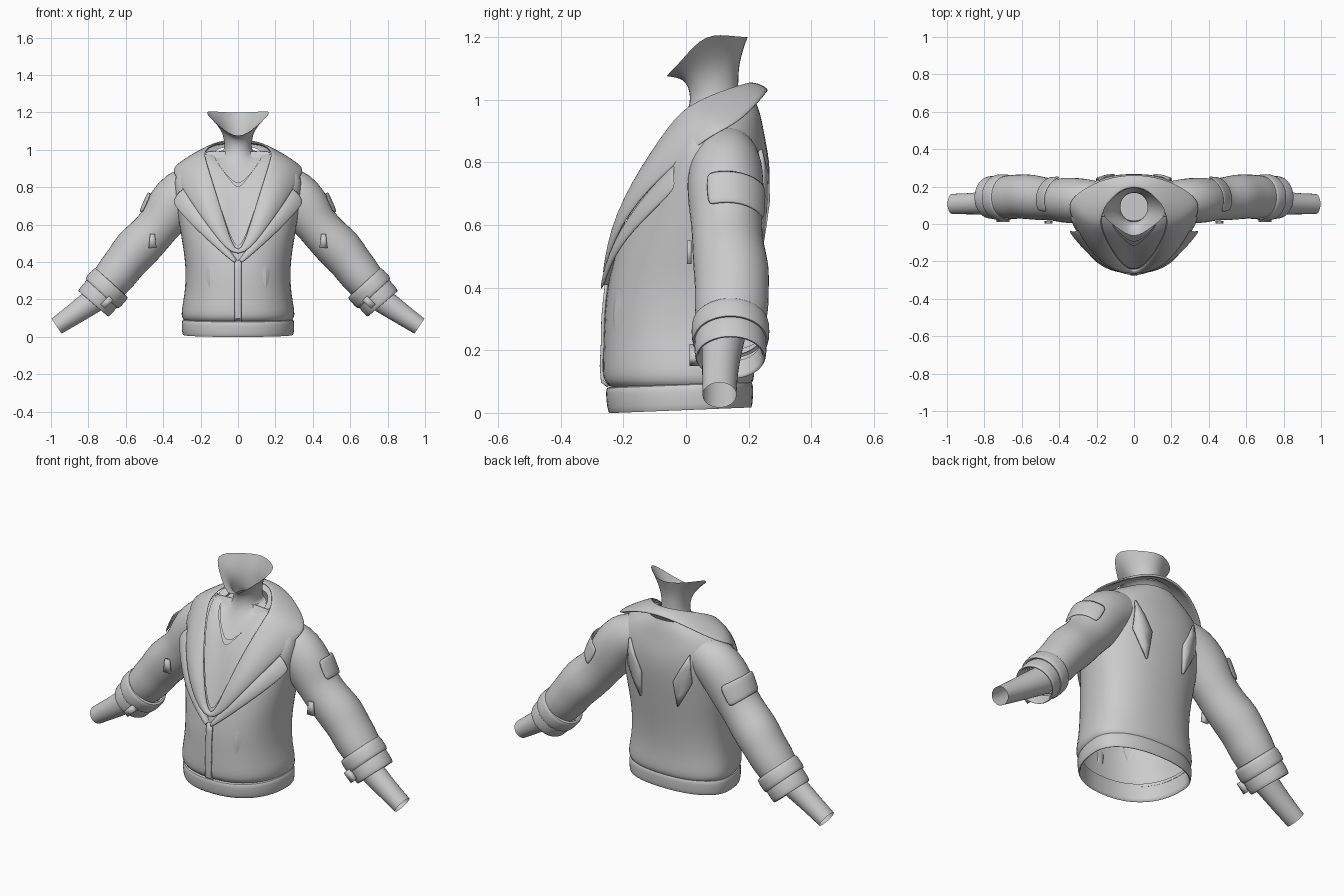
import bpy, math
from mathutils import Vector

if "Cube" in bpy.data.objects:
    bpy.data.objects.remove(bpy.data.objects["Cube"])

grey = bpy.data.materials.new("soft grey")
grey.diffuse_color = (0.6, 0.6, 0.6, 1)
grey.use_nodes = True
grey.node_tree.nodes["Principled BSDF"].inputs["Base Color"].default_value = grey.diffuse_color


def build(name, rows, closed=False, mirror=False, subsurf=2, thick=0.0, angle=40):
    """Skin a grid of point rows into one object."""
    n = len(rows[0])
    verts = [tuple(p) for r in rows for p in r]
    faces = []
    for i in range(len(rows) - 1):
        for j in range(n if closed else n - 1):
            k = (j + 1) % n
            faces.append((i * n + j, i * n + k, (i + 1) * n + k, (i + 1) * n + j))
    me = bpy.data.meshes.new(name)
    me.from_pydata(verts, [], faces)
    me.materials.append(grey)
    ob = bpy.data.objects.new(name, me)
    bpy.context.collection.objects.link(ob)
    if mirror:
        m = ob.modifiers.new("mirror", 'MIRROR')
        m.use_clip = True
        m.merge_threshold = 0.002
    if thick:
        s = ob.modifiers.new("thickness", 'SOLIDIFY')
        s.thickness = thick
        s.offset = 0
    if subsurf:
        ob.modifiers.new("smooth", 'SUBSURF').levels = subsurf
    bpy.context.view_layer.objects.active = ob
    ob.select_set(True)
    bpy.ops.object.shade_smooth_by_angle(angle=math.radians(angle))
    ob.select_set(False)
    return ob


# Torso sections: height, half width, front y, back y
TORSO = [(0.085, .285, -.245, .20), (0.10, .302, -.264, .218), (0.14, .305, -.268, .22),
         (0.22, .287, -.264, .212), (0.32, .28, -.262, .218), (0.42, .285, -.25, .23),
         (0.52, .302, -.225, .245), (0.62, .318, -.19, .258), (0.72, .332, -.145, .27),
         (0.80, .342, -.10, .268), (0.86, .338, -.055, .257), (0.91, .30, -.01, .247),
         (0.95, .24, .02, .24), (0.99, .16, .05, .225)]
MID = 0.04


def section(z):
    for a, b in zip(TORSO, TORSO[1:]):
        if z <= b[0]:
            t = max(0, (z - a[0]) / (b[0] - a[0]))
            return [p + (q - p) * t for p, q in zip(a, b)]
    return TORSO[-1]


def ring(z, w, yf, yb, n=32, tilt=0.0):
    pts = []
    for i in range(n):
        a = 2 * math.pi * i / n
        c, s = math.cos(a), math.sin(a)
        e = 0.88
        x = w * math.copysign(abs(c) ** e, c)
        d = (yb - MID) if s > 0 else (MID - yf)
        y = MID + d * math.copysign(abs(s) ** e, s)
        pts.append((x, y, z + tilt * y))
    return pts


def on_torso(x, z, side, gap):
    """Point lying just off the front (-1) or back (1) of the torso."""
    _, w, yf, yb = section(z)
    d = (yb - MID) if side > 0 else (MID - yf)
    u = min(1, abs(x) / w) ** (1 / .88)
    return (x, MID + side * (d * (1 - u * u) ** .44 + gap), z)


build("torso", [ring(*s) for s in TORSO], closed=True, subsurf=1, angle=60)

# Waistband with a rolled lower lip
build("waistband", [ring(z, w, f, b, tilt=.04) for z, w, f, b in
                    [(.093, .28, -.24, .195), (.092, .298, -.255, .212), (.075, .303, -.258, .216),
                     (.022, .301, -.253, .214), (.006, .296, -.246, .21), (.008, .287, -.236, .2),
                     (.11, .28, -.24, .198)]], closed=True, subsurf=1, angle=60)

# Front fastening strip
build("zip_strip", [[on_torso(x, z, -1, .003) for x in (-.018, -.006, .006, .018)]
                    for z in (.085, .10, .15, .22, .3, .36, .41)], thick=.01, subsurf=0)

# Neck, flaring into an open jaw rim; the bottom drops into the V of the shirt
NECK = [  # per level: front, front side, side, back side, back
    [(0, -.112, .795), (.07, -.058, .875), (.13, .005, .955), (.12, .12, 1.0), (0, .19, 1.0)],
    [(0, -.045, .88), (.055, -.018, .92), (.10, .045, .975), (.085, .14, 1.0), (0, .18, 1.01)],
    [(0, .012, .97), (.05, .028, .985), (.078, .09, 1.0), (.058, .15, 1.02), (0, .175, 1.03)],
    [(0, .004, 1.04), (.055, .025, 1.05), (.084, .09, 1.07), (.06, .15, 1.09), (0, .175, 1.10)],
    [(0, -.035, 1.055), (.08, .018, 1.10), (.115, .08, 1.135), (.075, .16, 1.15), (0, .188, 1.15)],
    [(0, -.088, 1.05), (.10, -.012, 1.125), (.198, .06, 1.215), (.10, .16, 1.2), (0, .215, 1.2)]]
build("neck", NECK, mirror=True, angle=60)
build("neck_floor", [[(0, .09, .99)] * 16,
                     [(.085 * math.cos(k * math.pi / 8), .095 + .08 * math.sin(k * math.pi / 8), .99)
                      for k in range(16)]], closed=True, subsurf=0)

# Collar: an inner and an outer edge running from the closure round to the nape
INNER = [(0, -.258, .40), (.065, -.218, .60), (.125, -.13, .80), (.172, -.03, .95), (.178, .02, .985),
         (.155, .09, 1.02), (.085, .175, 1.045), (0, .205, 1.05)]
OUTER = [(0, -.266, .39), (.135, -.24, .555), (.25, -.125, .715), (.342, .05, .865), (.352, .115, .90),
         (.29, .18, .935), (.15, .248, 1.01), (0, .266, 1.035)]
PUFF = [0, .02, .03, .022, .012, .006, .006, .008]


def bulged(a, b, amount, steps=4):
    a, b = Vector(a), Vector(b)
    row = []
    for i in range(steps + 1):
        t = i / steps
        p = a.lerp(b, t)
        out = Vector((p.x, p.y - .12, .25)).normalized()
        row.append(p + out * amount * math.sin(math.pi * t))
    return row


build("collar", [bulged(a, b, k) for a, b, k in zip(INNER, OUTER, PUFF)], mirror=True, thick=.014)

# Lapels below the collar, with a pointed outer tip
LAP_IN = [(0, -.25, .40), (.12, -.215, .57), (.22, -.125, .70), (.28, -.03, .805)]
LAP_OUT = [(.012, -.27, .385), (.15, -.232, .505), (.26, -.143, .61), (.355, -.03, .715)]
build("lapel", [bulged(a, b, .014) for a, b in zip(LAP_IN, LAP_OUT)], mirror=True, thick=.012)

# Shirt panel between the neckline and the collar
NECKLINE = [(0, -.122, .79), (.035, -.096, .83), (.07, -.066, .875), (.13, .0, .955),
            (.125, .10, 1.0), (.07, .17, 1.015), (0, .185, 1.015)]
PANEL = [(0, -.255, .42), (.07, -.208, .62), (.13, -.12, .80), (.182, -.01, .95),
         (.17, .10, 1.01), (.10, .19, 1.03), (0, .22, 1.035)]
build("shirt", [bulged(a, b, .004) for a, b in zip(NECKLINE, PANEL)], mirror=True)

# Front pocket darts
build("dart", [[on_torso(.15 - w, z, -1, -.006), on_torso(.15, z, -1, g), on_torso(.15 + w, z, -1, -.006)]
               for z, w, g in ((.24, .006, -.004), (.30, .025, .008), (.37, .045, .008), (.47, .06, -.006))],
      mirror=True, subsurf=1)

# Diamond panels on the back
rows = []
for z, w, c in ((.53, .002, .118), (.60, .026, .135), (.68, .05, .153), (.76, .026, .172), (.84, .002, .19)):
    rows.append([on_torso(c + k * w, z, 1, .005) for k in (-1, 0, 1)])
build("back_diamond", rows, mirror=True, thick=.012, subsurf=0, angle=50)


def tube_rows(path, n=20, a0=0.0, a1=2 * math.pi, closed=True, grow=0.0):
    """Path entries: x, y, z, radius in the front plane, radius in y."""
    rows = []
    for i, (x, y, z, r, ry) in enumerate(path):
        p, q = path[max(0, i - 1)], path[min(len(path) - 1, i + 1)]
        t = Vector((q[0] - p[0], 0, q[2] - p[2])).normalized()
        nrm = Vector((-t.z, 0, t.x))
        cnt = n if closed else n + 1
        rows.append([Vector((x, y, z)) + nrm * (r + grow) * math.cos(a0 + (a1 - a0) * j / n)
                     + Vector((0, (ry + grow) * math.sin(a0 + (a1 - a0) * j / n), 0)) for j in range(cnt)])
    return rows


# Sleeves, slightly swollen at the folds
SLEEVE = [(.16, .13, .825, .10, .09), (.235, .128, .80, .125, .112), (.30, .126, .765, .137, .122),
          (.355, .126, .70, .136, .124), (.395, .128, .635, .126, .118), (.425, .13, .595, .116, .114),
          (.48, .134, .53, .118, .115), (.55, .145, .465, .126, .124), (.605, .147, .395, .112, .118),
          (.65, .145, .335, .115, .122), (.71, .143, .265, .10, .108)]
build("sleeve", tube_rows(SLEEVE), closed=True, mirror=True, subsurf=1, angle=60)


def band(name, x0, z0, x1, z1, r, ry):
    """Rolled band along the sleeve axis, open at the wrist end."""
    spec = [(0, .86), (0, .98), (.15, 1.03), (.85, 1.03), (1, .98), (1, .90), (.3, .84)]
    path = [(x0 + (x1 - x0) * t, .142, z0 + (z1 - z0) * t, r * s, ry * s) for t, s in spec]
    d = Vector((x1 - x0, 0, z1 - z0)).normalized()
    nrm = Vector((-d.z, 0, d.x))
    rows = [[Vector((x, y, z)) + nrm * a * math.cos(k * math.pi / 12)
             + Vector((0, b * math.sin(k * math.pi / 12), 0)) for k in range(24)] for x, y, z, a, b in path]
    build(name, rows, closed=True, mirror=True, subsurf=1, angle=50)


band("cuff_upper", .675, .29, .73, .23, .12, .122)
band("cuff_lower", .715, .245, .775, .175, .108, .113)

# Bare forearms ending in open wrists
build("forearm", tube_rows([(.70, .12, .245, .075, .07), (.80, .112, .175, .066, .062),
                            (.88, .108, .118, .057, .057), (.970, .107, .057, .049, .055)]),
      closed=True, mirror=True, subsurf=1, angle=60)

# Flap wrapped over the back of the upper sleeve
build("sleeve_flap", tube_rows(SLEEVE[3:6], n=8, a0=-.5, a1=1.3, closed=False, grow=.009),
      mirror=True, thick=.01, subsurf=1)


def plate(name, pts, y, t):
    """Small flat part facing the front, from a four-corner outline."""
    a, b, c, d = [(x, y, z) for x, z in pts]
    build(name, [[a, b], [d, c]], mirror=True, thick=t, subsurf=0, angle=30)


# Zip pulls and cuff buckles
plate("zip_pull", [(.445, .55), (.47, .55), (.478, .475), (.435, .475)], .01, .014)
plate("cuff_buckle", [(.665, .195), (.69, .22), (.735, .175), (.71, .15)], .026, .03)
